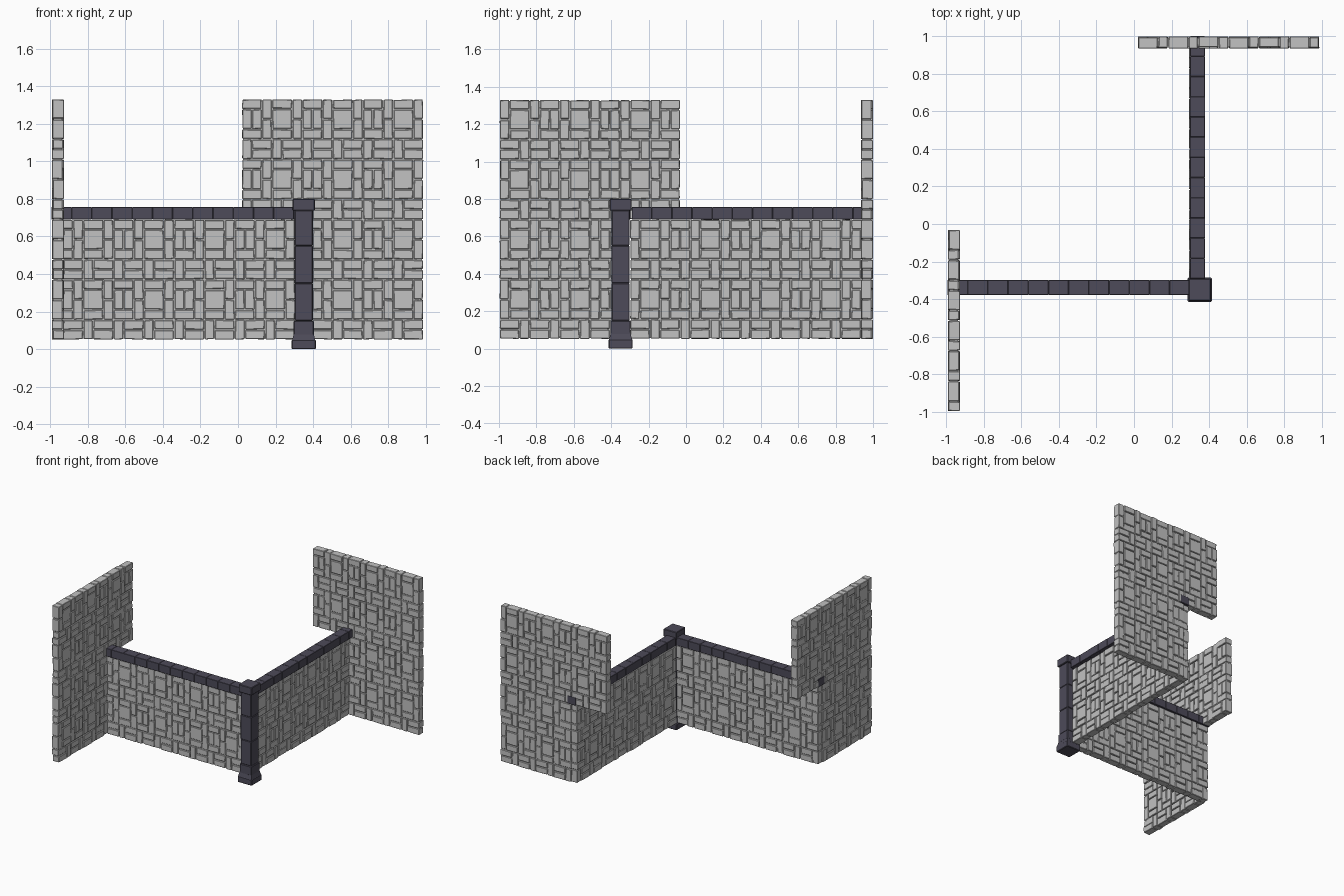
import bpy, bmesh, math, random
from mathutils import Matrix, Vector

cube = bpy.data.objects.get("Cube")
if cube:
    bpy.data.objects.remove(cube)

rng = random.Random(4)


def material(name, color):
    mat = bpy.data.materials.new(name)
    mat.use_nodes = True
    mat.diffuse_color = (*color, 1)
    bsdf = next(n for n in mat.node_tree.nodes if n.type == 'BSDF_PRINCIPLED')
    bsdf.inputs["Base Color"].default_value = (*color, 1)
    return mat


STONE = material("light grey stone", (0.54, 0.54, 0.54))
SLATE = material("dark slate", (0.075, 0.07, 0.1))

TILE = 0.3225          # one repeat of the stone pattern
CELL = TILE / 6
HALF = 0.032           # half the wall thickness
# Each letter is one stone, top row first
PATTERN = ["AABCCD",
           "EFBGGD",
           "EFHGGI",
           "JJHKKI",
           "LMMNOO",
           "LPPNQQ"]


def stone_rects():
    """Cell bounds (left, right, bottom, top) of every stone in the pattern."""
    rects = []
    for letter in sorted(set("".join(PATTERN))):
        cells = [(c, 5 - r) for r in range(6) for c in range(6) if PATTERN[r][c] == letter]
        us, zs = zip(*cells)
        rects.append((min(us), max(us) + 1, min(zs), max(zs) + 1))
    return rects


def add_box(bm, low, high, bevel=0.0, jitter=0.0):
    low, high = Vector(low), Vector(high)
    size = high - low
    mat = Matrix.Translation((low + high) / 2) @ Matrix.Diagonal((*size, 1))
    verts = bmesh.ops.create_cube(bm, size=1, matrix=mat)["verts"]
    for v in verts:
        v.co.x += rng.uniform(-jitter, jitter)
        v.co.z += rng.uniform(-jitter, jitter)
    if bevel:
        edges = list({e for v in verts for e in v.link_edges})
        bmesh.ops.bevel(bm, geom=edges, offset=bevel, segments=1, affect='EDGES')


def finish(bm, name, mat, location=(0, 0, 0), turn=0.0):
    mesh = bpy.data.meshes.new(name)
    bm.to_mesh(mesh)
    bm.free()
    mesh.materials.append(mat)
    obj = bpy.data.objects.new(name, mesh)
    obj.location = location
    obj.rotation_euler.z = turn
    bpy.context.collection.objects.link(obj)
    return obj


def stone_wall(name, blocks, location, turn):
    """Wall of raised stones around a thin core; blocks are tile ranges."""
    bm = bmesh.new()
    tiles = set()
    for c0, c1, r0, r1 in blocks:
        tiles |= {(c, r) for c in range(c0, c1) for r in range(r0, r1)}
        inset = 0.007
        add_box(bm, (c0 * TILE + inset, -0.022, r0 * TILE * 0.993 + inset),
                (c1 * TILE - inset, 0.022, r1 * TILE * 0.993 - inset))
    gap = 0.003
    for c, r in sorted(tiles):
        for left, right, bottom, top in stone_rects():
            front = HALF - rng.choice((0, 0, 0.003, 0.006))
            back = HALF - rng.choice((0, 0, 0.003, 0.006))
            u, z = c * TILE, r * TILE * 0.993
            add_box(bm, (u + left * CELL + gap, -front, z + bottom * CELL * 0.993 + gap),
                    (u + right * CELL - gap, back, z + top * CELL * 0.993 - gap),
                    bevel=0.003, jitter=0.0018)
    return finish(bm, name, STONE, location, turn)


def coping(name, location, turn, count=12):
    """Row of dark capping stones along the top of a low wall."""
    bm = bmesh.new()
    step = 4 * TILE / count
    for i in range(count):
        grow = rng.uniform(0, 0.002)
        add_box(bm, (i * step, -0.039 - grow, 0), (i * step + step, 0.039 + grow, 0.066),
                bevel=0.002)
    return finish(bm, name, SLATE, location, turn)


QUARTER = -math.pi / 2
BASE = 0.05
TOP = BASE + 2 * TILE * 0.993
high_blocks = [(0, 3, 2, 4), (1, 3, 0, 4)]
low_blocks = [(0, 4, 0, 2)]

# Tall walls, notched below their inner end
stone_wall("back_tall_wall", high_blocks, (0.02, 0.967, BASE), 0)
stone_wall("right_tall_wall", high_blocks, (-0.959, -0.03, BASE), QUARTER)

# Low walls meeting at the corner post
stone_wall("front_low_wall", low_blocks, (-0.985, -0.336, BASE), 0)
stone_wall("left_low_wall", low_blocks, (0.324, 0.99, BASE), QUARTER)
coping("front_coping", (-0.993, -0.338, TOP), 0)
coping("left_coping", (0.338, 1.0, TOP), QUARTER)

# Corner post: stacked blocks with a flared foot and a wider head
bm = bmesh.new()
for width, z0, z1 in ((0.128, 0, 0.05), (0.108, 0.075, 0.15), (0.096, 0.15, 0.35),
                      (0.098, 0.35, 0.55), (0.096, 0.55, 0.74), (0.118, 0.737, 0.8)):
    w = width / 2
    add_box(bm, (-w, -w, z0), (w, w, z1), bevel=0.004)
foot = bmesh.ops.create_cone(bm, cap_ends=True, segments=4, radius1=0.062 * math.sqrt(2),
                             radius2=0.052 * math.sqrt(2), depth=0.04,
                             matrix=Matrix.Translation((0, 0, 0.065))
                             @ Matrix.Rotation(math.pi / 4, 4, 'Z'))
finish(bm, "corner_post", SLATE, (0.35, -0.35, 0))
